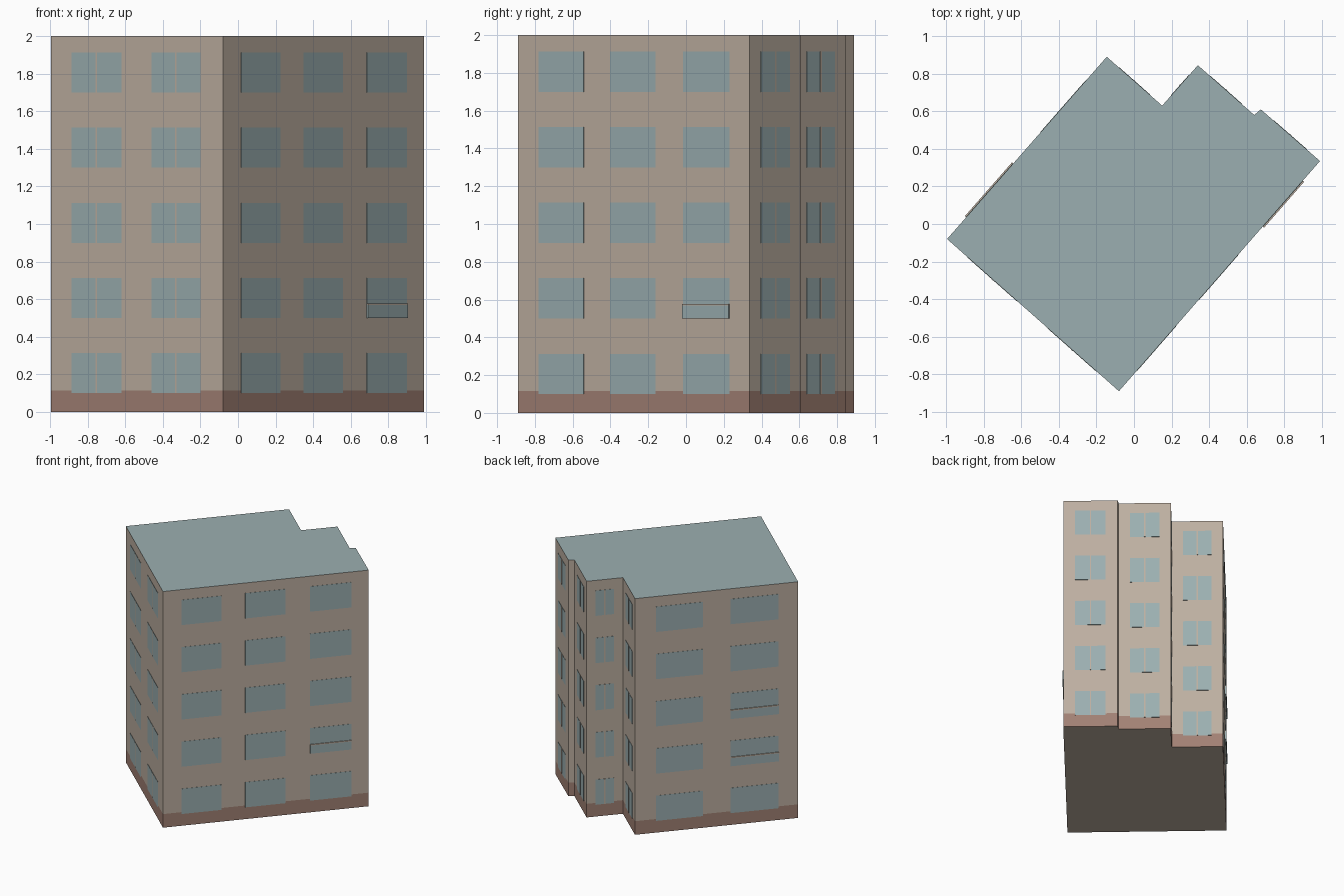
import bpy, bmesh
from mathutils import Vector

cube = bpy.data.objects.get("Cube")
if cube:
    bpy.data.objects.remove(cube, do_unlink=True)


def material(name, rgb):
    m = bpy.data.materials.new(name)
    m.use_nodes = True
    m.diffuse_color = (*rgb, 1)
    m.node_tree.nodes["Principled BSDF"].inputs["Base Color"].default_value = (*rgb, 1)
    return m


plaster = material("beige plaster", (0.51, 0.43, 0.355))
glass = material("blue grey", (0.33, 0.43, 0.44))
brick = material("brown plinth", (0.36, 0.22, 0.175))

HEIGHT, PLINTH = 2.0, 0.115
SILL, STOREY, WINDOW = 0.1, 0.4, 0.213

# Footprint, anticlockwise from the right corner
plan = [Vector(p) for p in ((-0.995, -0.08), (-0.08, -0.89), (0.99, 0.335), (0.675, 0.61),
                            (0.64, 0.58), (0.34, 0.845), (0.15, 0.63), (-0.145, 0.89))]


def finish(name, bm, mats):
    bmesh.ops.recalc_face_normals(bm, faces=bm.faces)
    mesh = bpy.data.meshes.new(name)
    bm.to_mesh(mesh)
    bm.free()
    for m in mats:
        mesh.materials.append(m)
    obj = bpy.data.objects.new(name, mesh)
    bpy.context.collection.objects.link(obj)
    return obj


# Body: plinth band, walls, roof and underside
bm = bmesh.new()
rings = [[bm.verts.new((p.x, p.y, z)) for p in plan] for z in (0, PLINTH, HEIGHT)]
bm.faces.new(rings[0][::-1])
bm.faces.new(rings[-1]).material_index = 1
for low, high in zip(rings, rings[1:]):
    for i in range(len(plan)):
        j = (i + 1) % len(plan)
        f = bm.faces.new((low[i], low[j], high[j], high[i]))
        f.material_index = 2 if low is rings[0] else 0
finish("building_body", bm, (plaster, glass, brick))


def wall_box(bm, wall, a, b, z0, z1, out):
    """Box on a wall between fractions a and b, standing out from it."""
    p, q = plan[wall], plan[(wall + 1) % len(plan)]
    d = q - p
    n = Vector((d.y, -d.x)).normalized()
    ends = [p + d * a - n * 0.002, p + d * b - n * 0.002,
            p + d * b + n * out, p + d * a + n * out]
    lo = [bm.verts.new((e.x, e.y, z0)) for e in ends]
    hi = [bm.verts.new((e.x, e.y, z1)) for e in ends]
    bm.faces.new(lo[::-1])
    bm.faces.new(hi)
    for i in range(4):
        j = (i + 1) % 4
        bm.faces.new((lo[i], lo[j], hi[j], hi[i]))


# Window columns: wall, start, end, has a middle bar
columns = [(0, 0.12, 0.41, True), (0, 0.585, 0.87, True),
           (1, 0.09, 0.285, False), (1, 0.40, 0.595, False), (1, 0.715, 0.915, False),
           (2, 0.22, 0.78, True), (4, 0.22, 0.78, True), (5, 0.25, 0.75, True),
           (6, 0.22, 0.78, True), (7, 0.13, 0.415, False), (7, 0.585, 0.88, False)]
panes, bars = bmesh.new(), bmesh.new()
for wall, a, b, barred in columns:
    length = (plan[(wall + 1) % len(plan)] - plan[wall]).length
    half, mid = 0.005 / length, (a + b) / 2
    for row in range(5):
        z = SILL + row * STOREY
        wall_box(panes, wall, a, b, z, z + WINDOW, 0.002)
        if barred:
            wall_box(bars, wall, mid - half, mid + half, z, z + WINDOW, 0.004)
finish("window_panes", panes, [glass])
finish("window_bars", bars, [plaster])

# Shallow balcony panels with a thin top rail
panels, rails = bmesh.new(), bmesh.new()
for wall, a, b, row in ((1, 0.715, 0.915, 1), (7, 0.585, 0.88, 1), (7, 0.585, 0.88, 2)):
    z = SILL + row * STOREY
    wall_box(panels, wall, a, b, z, z + 0.068, 0.009)
    wall_box(rails, wall, a, b, z + 0.068, z + 0.077, 0.009)
finish("balcony_panels", panels, [glass])
finish("balcony_rails", rails, [plaster])
